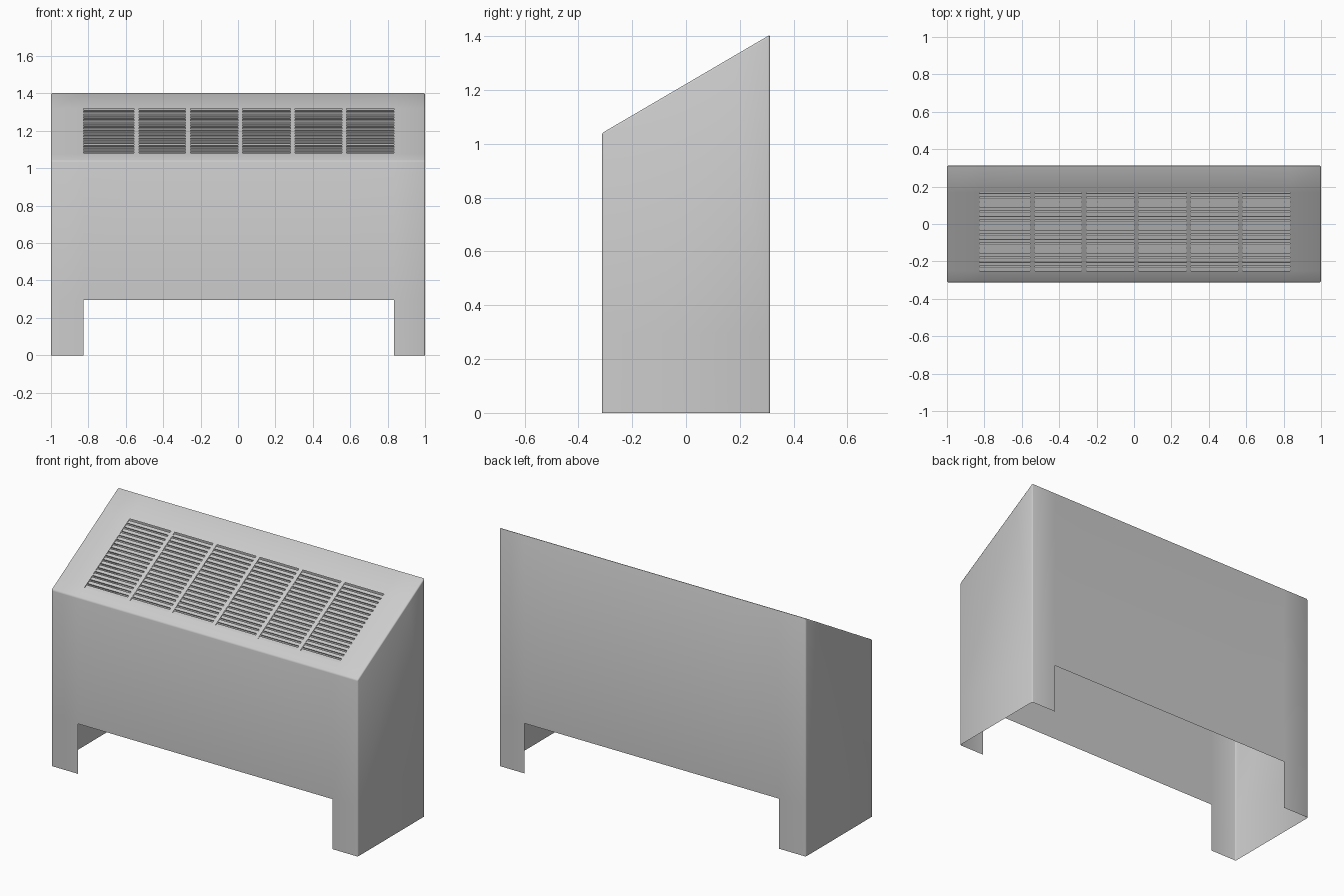
import bpy, bmesh, math
from mathutils import Matrix, Vector

if "Cube" in bpy.data.objects:
    bpy.data.objects.remove(bpy.data.objects["Cube"])

grey = bpy.data.materials.new("light grey metal")
grey.diffuse_color = (0.6, 0.6, 0.6, 1)
grey.use_nodes = True
grey.node_tree.nodes["Principled BSDF"].inputs["Base Color"].default_value = grey.diffuse_color


def finish(bm, name):
    me = bpy.data.meshes.new(name)
    bm.to_mesh(me)
    bm.free()
    me.materials.append(grey)
    ob = bpy.data.objects.new(name, me)
    bpy.context.collection.objects.link(ob)
    return ob


HALF_X, HALF_Y = 1.0, 0.312
LEG_H, FRONT_H, BACK_H = 0.295, 1.04, 1.405
SLOPE = math.atan2(BACK_H - FRONT_H, 2 * HALF_Y)
openings = [(-0.825, -0.555), (-0.53, -0.28), (-0.255, 0.0),
            (0.025, 0.28), (0.305, 0.555), (0.58, 0.835)]
LOW_Y, HIGH_Y = -0.25, 0.168


def slope_z(y):
    return FRONT_H + (y + HALF_Y) * math.tan(SLOPE)


# Sheet metal cover: a strip profile swept across x, with cells left out
xs = [-HALF_X] + [x for pair in openings for x in pair] + [HALF_X]
profile = [(-HALF_Y, 0), (-HALF_Y, LEG_H), (-HALF_Y, FRONT_H),
           (LOW_Y, slope_z(LOW_Y)), (HIGH_Y, slope_z(HIGH_Y)),
           (HALF_Y, BACK_H), (HALF_Y, LEG_H), (HALF_Y, 0)]
bm = bmesh.new()
grid = [[bm.verts.new((x, y, z)) for y, z in profile] for x in xs]
last = len(xs) - 2
for i in range(last + 1):
    for j in range(len(profile) - 1):
        between_legs = j in (0, 6) and 0 < i < last
        grille_hole = j == 3 and i % 2 == 1
        if not (between_legs or grille_hole):
            bm.faces.new((grid[i][j], grid[i + 1][j], grid[i + 1][j + 1], grid[i][j + 1]))
bm.faces.new(grid[0])
bm.faces.new(grid[-1][::-1])
for v in [v for v in bm.verts if not v.link_faces]:
    bm.verts.remove(v)
bmesh.ops.recalc_face_normals(bm, faces=bm.faces)
# Softly folded corners
bm.normal_update()
folds = [e for e in bm.edges if len(e.link_faces) == 2 and e.calc_face_angle() > 0.3]
bmesh.ops.bevel(bm, geom=folds, offset=0.007, segments=2, profile=0.5, affect='EDGES')
cover = finish(bm, "cover")

# Louvre slats filling each opening
COUNT = 17
bm = bmesh.new()
for x0, x1 in openings:
    for k in range(COUNT):
        y = LOW_Y + (HIGH_Y - LOW_Y) * (k + 0.45) / COUNT
        m = (Matrix.Translation(Vector(((x0 + x1) / 2, y, slope_z(y) - 0.006)))
             @ Matrix.Rotation(SLOPE - 0.2, 4, 'X')
             @ Matrix.Diagonal((x1 - x0, 0.021, 0.005, 1)))
        bmesh.ops.create_cube(bm, size=1, matrix=m)
finish(bm, "louvre_slats")

# Smooth folds, crisp openings
bpy.context.view_layer.objects.active = cover
cover.select_set(True)
bpy.ops.object.shade_smooth_by_angle(angle=math.radians(50))
